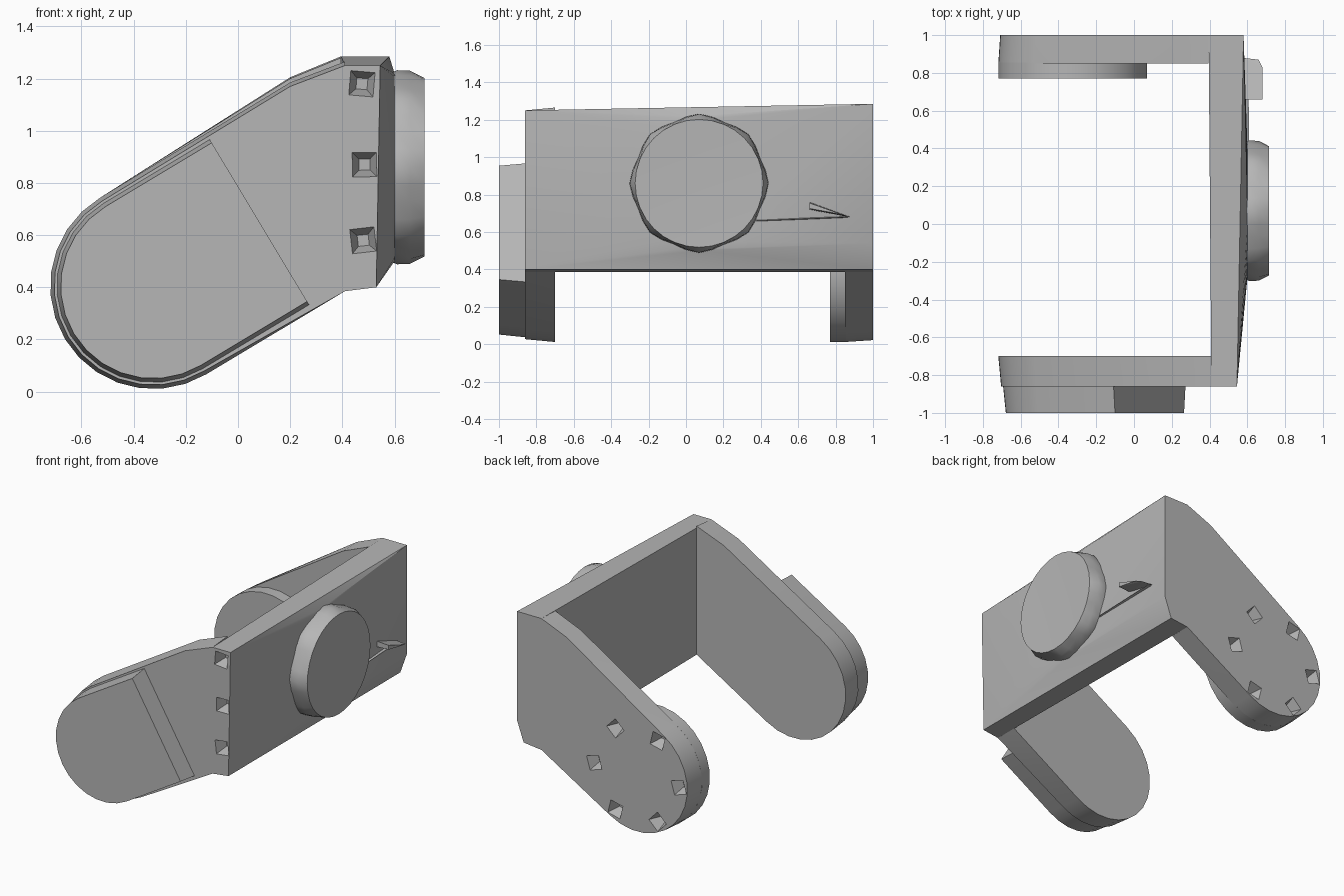
import bpy, bmesh
from math import sin, cos, pi, radians
from mathutils import Vector

cube = bpy.data.objects.get("Cube")
if cube:
    bpy.data.objects.remove(cube, do_unlink=True)

grey = bpy.data.materials.new("plain grey")
grey.use_nodes = True
colour = (0.47, 0.47, 0.47, 1)
grey.diffuse_color = colour
grey.node_tree.nodes["Principled BSDF"].inputs["Base Color"].default_value = colour


def finish(name, bm, smooth=True):
    bmesh.ops.recalc_face_normals(bm, faces=bm.faces)
    mesh = bpy.data.meshes.new(name)
    bm.to_mesh(mesh)
    bm.free()
    mesh.materials.append(grey)
    obj = bpy.data.objects.new(name, mesh)
    bpy.context.collection.objects.link(obj)
    bpy.ops.object.select_all(action='DESELECT')
    obj.select_set(True)
    bpy.context.view_layer.objects.active = obj
    if smooth:
        bpy.ops.object.shade_smooth_by_angle(angle=radians(30))
    return obj


def hull(name, points, smooth=True):
    """Convex solid around the given points."""
    bm = bmesh.new()
    for p in points:
        bm.verts.new(p)
    res = bmesh.ops.convex_hull(bm, input=bm.verts)
    loose = [v for v in bm.verts if not v.link_faces]
    bmesh.ops.delete(bm, geom=loose, context='VERTS')
    bmesh.ops.dissolve_limit(bm, angle_limit=radians(0.5), verts=bm.verts, edges=bm.edges)
    return finish(name, bm, smooth)


def carve(obj, spots, y, depth):
    """Small tapered square pits sunk into a side face; depth is signed along y."""
    for x, z, turn in spots:
        pts = []
        for r, dy in ((0.075, -0.02 * (1 if depth > 0 else -1)), (0.03, depth)):
            for k in range(4):
                a = turn + k * pi / 2
                pts.append((x + r * cos(a), y + dy, z + r * sin(a)))
        cutter = hull("pit_cutter", pts, False)
        cutter.hide_render = True
        mod = obj.modifiers.new("pit", 'BOOLEAN')
        mod.operation = 'DIFFERENCE'
        mod.solver = 'EXACT'
        mod.object = cutter
        bpy.context.view_layer.objects.active = obj
        bpy.ops.object.modifier_apply(modifier=mod.name)
        bpy.data.objects.remove(cutter, do_unlink=True)


# Rounded arm end: centre and slope shared by both arms
CX, CZ, SLOPE = -0.325, 0.405, radians(31)


def round_end(r, y, full=False):
    span = 2 * pi if full else pi
    n = 28 if full else 14
    return [(CX + r * cos(SLOPE + pi / 2 + span * k / n), y,
             CZ + r * sin(SLOPE + pi / 2 + span * k / n)) for k in range(n + 1 - full)]


def tail(y, x, top):
    return [(x, y, 0.385), (x, y, top), (0.2, y, top - 0.08)]


# Front arm
hull("front_arm", round_end(0.395, -0.7) + tail(-0.7, 0.41, 1.265)
     + round_end(0.38, -0.86) + tail(-0.86, 0.41, 1.25))

# Raised pad on the outside of the front arm, cut square across the slope
pad = []
for r, y in ((0.355, -1.0), (0.37, -0.855)):
    pad += round_end(r, y)
    for side in (-1, 1):
        pad.append((CX + 0.475 * cos(SLOPE) - side * r * sin(SLOPE), y,
                    CZ + 0.475 * sin(SLOPE) + side * r * cos(SLOPE)))
hull("front_pad", pad)

# Rear arm with a ring of pits on its outer face
rear = hull("rear_arm", round_end(0.395, 0.85) + tail(0.85, 0.395, 1.28)
            + round_end(0.385, 1.0) + tail(1.0, 0.395, 1.285))
carve(rear, [(CX + 0.32 * cos(k * pi / 3), CZ + 0.32 * sin(k * pi / 3), k * pi / 3 + 0.5)
             for k in range(6)], 1.0, -0.08)

# Inner boss on the rear arm
hull("rear_boss", round_end(0.395, 0.77, True) + round_end(0.395, 0.855, True))

# Cross plate, bulging outward to a round seat for the knob
KY, KZ = 0.07, 0.86
seat = [(0.6, KY + 0.36 * cos(k * pi / 12), KZ + 0.36 * sin(k * pi / 12)) for k in range(24)]
corners = [(0.41, -0.86, 0.385), (0.53, -0.86, 0.4), (0.545, -0.86, 1.25), (0.41, -0.86, 1.25),
           (0.395, 1, 0.385), (0.53, 1, 0.4), (0.58, 1, 0.54), (0.58, 1, 1.285), (0.395, 1, 1.285)]
plate = hull("cross_plate", corners + seat)
carve(plate, [(0.475, 1.18, 0.7), (0.485, 0.87, 0.8), (0.48, 0.58, 0.9)], -0.86, 0.08)

# Knob with a scalloped side and a slightly dished face
bm = bmesh.new()
rings = []
N = 32
for x, r, wave in ((0.57, 0.355, 0.0), (0.61, 0.362, 0.01), (0.66, 0.358, 0.012), (0.715, 0.342, 0.0)):
    ring = []
    for k in range(N):
        a = 2 * pi * k / N
        rr = r + wave * cos(8 * a)
        ring.append(bm.verts.new((x, KY + rr * cos(a), KZ + rr * sin(a))))
    rings.append(ring)
hub = bm.verts.new((0.705, KY, KZ))
for k in range(N):
    j = (k + 1) % N
    for a, b in zip(rings, rings[1:]):
        bm.faces.new((a[k], a[j], b[j], b[k]))
    bm.faces.new((rings[-1][k], rings[-1][j], hub))
bm.faces.new(rings[0])
finish("knob", bm)

# Small fin and thin ridge beside the knob
hull("fin", [(0.57, 0.66, 0.76), (0.68, 0.66, 0.755), (0.57, 0.66, 0.72), (0.68, 0.66, 0.725),
             (0.68, 0.83, 0.695), (0.66, 0.87, 0.68), (0.57, 0.88, 0.68)], False)
hull("ridge", [(0.57, 0.36, 0.67), (0.57, 0.36, 0.65), (0.61, 0.38, 0.66),
               (0.57, 0.87, 0.685), (0.57, 0.87, 0.675), (0.605, 0.86, 0.68)], False)
